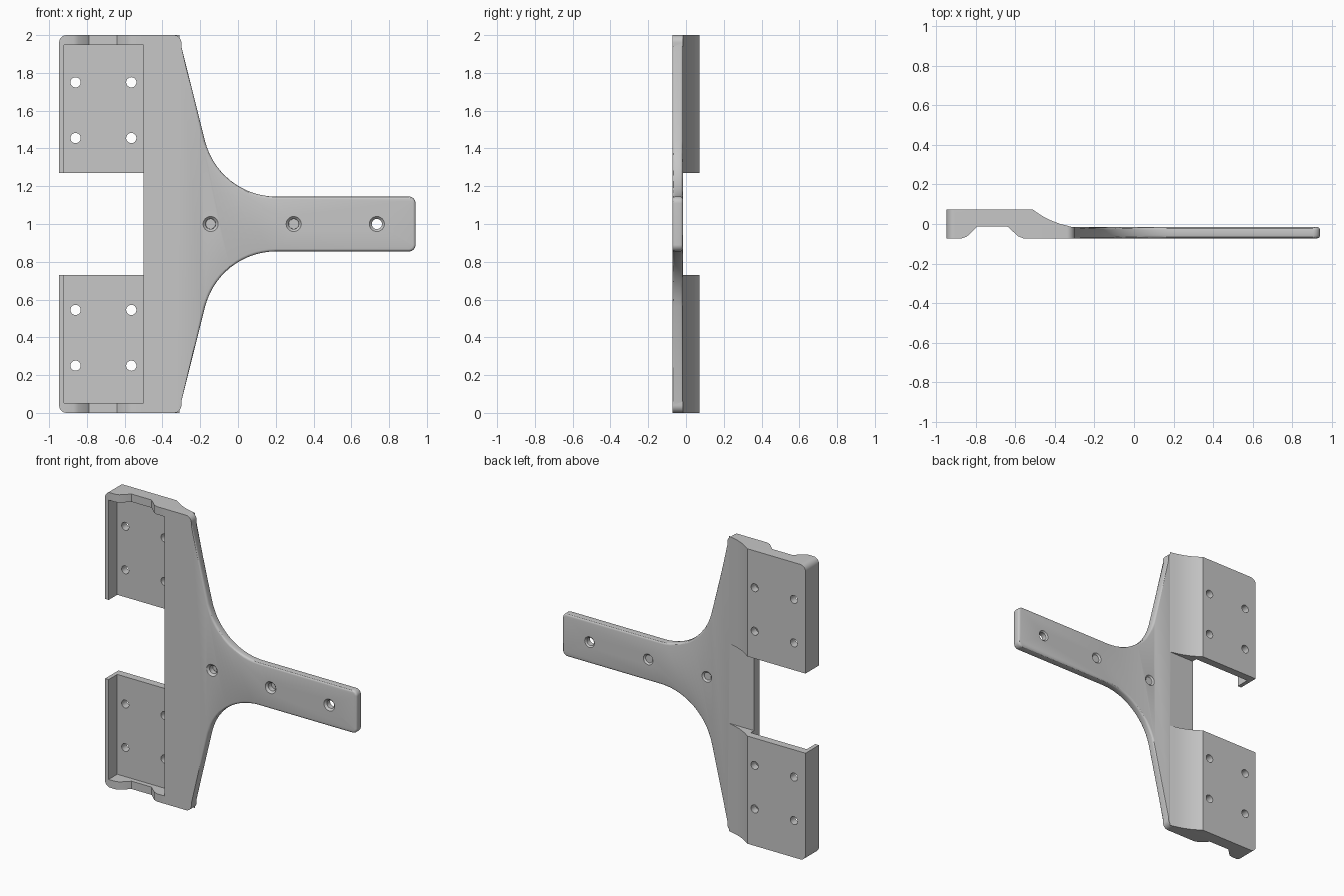
import bpy, bmesh, math
from mathutils import Vector, Matrix

if "Cube" in bpy.data.objects:
    bpy.data.objects.remove(bpy.data.objects["Cube"])

FRONT, BACK = -0.072, 0.072
PLATE_BACK = -0.016
GREY = (0.57, 0.57, 0.57, 1)

grey = bpy.data.materials.new("plain grey")
grey.use_nodes = True
grey.diffuse_color = GREY
grey.node_tree.nodes["Principled BSDF"].inputs["Base Color"].default_value = GREY


def new_object(name, bm, z=0):
    bmesh.ops.recalc_face_normals(bm, faces=bm.faces[:])
    mesh = bpy.data.meshes.new(name)
    bm.to_mesh(mesh)
    bm.free()
    mesh.materials.append(grey)
    obj = bpy.data.objects.new(name, mesh)
    bpy.context.collection.objects.link(obj)
    obj.location.z = z
    bpy.context.view_layer.update()
    return obj


def prism(points, direction):
    """Extrude a closed loop of 3D points."""
    bm = bmesh.new()
    face = bm.faces.new([bm.verts.new(p) for p in points])
    result = bmesh.ops.extrude_face_region(bm, geom=[face])
    verts = [g for g in result["geom"] if isinstance(g, bmesh.types.BMVert)]
    bmesh.ops.translate(bm, verts=verts, vec=direction)
    return bm


def rounded(corners, steps=14):
    """Round each (x, z, tangent length) corner of an outline."""
    out = []
    for i, (x, z, t) in enumerate(corners):
        p = Vector((x, z, 0))
        if not t:
            out.append(p)
            continue
        a, b = corners[i - 1], corners[(i + 1) % len(corners)]
        u = (Vector((a[0], a[1], 0)) - p).normalized()
        v = (Vector((b[0], b[1], 0)) - p).normalized()
        half = u.angle(v) / 2
        centre = p + (u + v).normalized() * t / math.cos(half)
        radius = t * math.tan(half)
        start, end = (p + u * t - centre).normalized(), (p + v * t - centre).normalized()
        out += [centre + start.slerp(end, k / steps).normalized() * radius
                for k in range(steps + 1)]
    return out


def cut(obj, bm):
    cutter = new_object("cutter", bm)
    cutter.hide_render = True
    mod = obj.modifiers.new("cut", "BOOLEAN")
    mod.operation, mod.solver, mod.object = "DIFFERENCE", "EXACT", cutter
    apply(obj, mod)
    bpy.data.objects.remove(cutter)


def apply(obj, mod):
    bpy.context.view_layer.objects.active = obj
    bpy.ops.object.modifier_apply(modifier=mod.name)


def bore(obj, x, z, y0, y1, r0, r1):
    """Cut a round or conical hole running from y0 to y1."""
    bm = bmesh.new()
    place = Matrix.Translation((x, (y0 + y1) / 2, z)) @ Matrix.Rotation(-math.pi / 2, 4, "X")
    bmesh.ops.create_cone(bm, cap_ends=True, segments=32, radius1=r0, radius2=r1,
                          depth=y1 - y0, matrix=place)
    cut(obj, bm)


# Flat T-shaped plate with rounded rim
top_half = [(-0.5, 2, 0), (-0.3, 2, 0.04), (-0.3, 1.94, 0),
            (-0.101, 1.145, 0.304), (0.94, 1.145, 0.035)]
corners = top_half + [(x, 2 - z, t) for x, z, t in reversed(top_half)]
bm = prism([(p.x, FRONT, p.y) for p in rounded(corners)], (0, PLATE_BACK - FRONT, 0))
rim = [e for e in bm.edges
       if abs(e.verts[0].co.y - e.verts[1].co.y) < 1e-5
       and all(v.co.x > -0.301 and 0.05 < v.co.z < 1.95 for v in e.verts)]
bmesh.ops.bevel(bm, geom=rim, offset=0.014, segments=3, profile=0.5, affect="EDGES")
plate = new_object("t_plate", bm)

# Arm screw holes, countersunk on both faces
for x in (-0.145, 0.295, 0.735):
    bore(plate, x, 1, -0.2, 0.2, 0.027, 0.027)
    bore(plate, x, 1, FRONT - 0.01, FRONT + 0.014, 0.05, 0.026)
    bore(plate, x, 1, PLATE_BACK - 0.01, PLATE_BACK + 0.01, 0.026, 0.046)

# Raised bracket with notched end wall and swept ramp
profile = [(-0.947, FRONT), (-0.87, FRONT), (-0.845, -0.064), (-0.79, -0.012),
           (-0.64, -0.012), (-0.585, -0.062), (-0.56, FRONT), (-0.5, FRONT),
           (-0.5, PLATE_BACK), (-0.31, PLATE_BACK), (-0.34, -0.008), (-0.375, 0.001),
           (-0.41, 0.014), (-0.445, 0.03), (-0.48, 0.051), (-0.51, BACK), (-0.947, BACK)]
bm = prism([(x, y, 0.27) for x, y in profile], (0, 0, 0.73))
corner = [e for e in bm.edges if all(v.co.x < -0.94 and v.co.z > 0.99 for v in e.verts)]
bmesh.ops.bevel(bm, geom=corner, offset=0.04, segments=8, profile=0.5, affect="EDGES")
bracket = new_object("hinge_brackets", bm, 1)

# Pocket open to the front and the inner end
pocket = [(-0.92, -0.2, 1.2), (-0.499, -0.2, 1.2), (-0.499, -0.2, 1.947), (-0.92, -0.2, 1.947)]
cut(bracket, prism(pocket, (0, 0.22, 0)))
for x in (-0.86, -0.565):
    for z in (1.455, 1.75):
        bore(bracket, x, z, -0.2, 0.2, 0.027, 0.027)

# Lower bracket mirrors the upper one
mirror = bracket.modifiers.new("mirror", "MIRROR")
mirror.use_axis = (False, False, True)
mirror.use_mirror_merge = False
apply(bracket, mirror)

for obj in (plate, bracket):
    bpy.ops.object.select_all(action="DESELECT")
    obj.select_set(True)
    bpy.context.view_layer.objects.active = obj
    bpy.ops.object.shade_smooth_by_angle(angle=math.radians(30))
